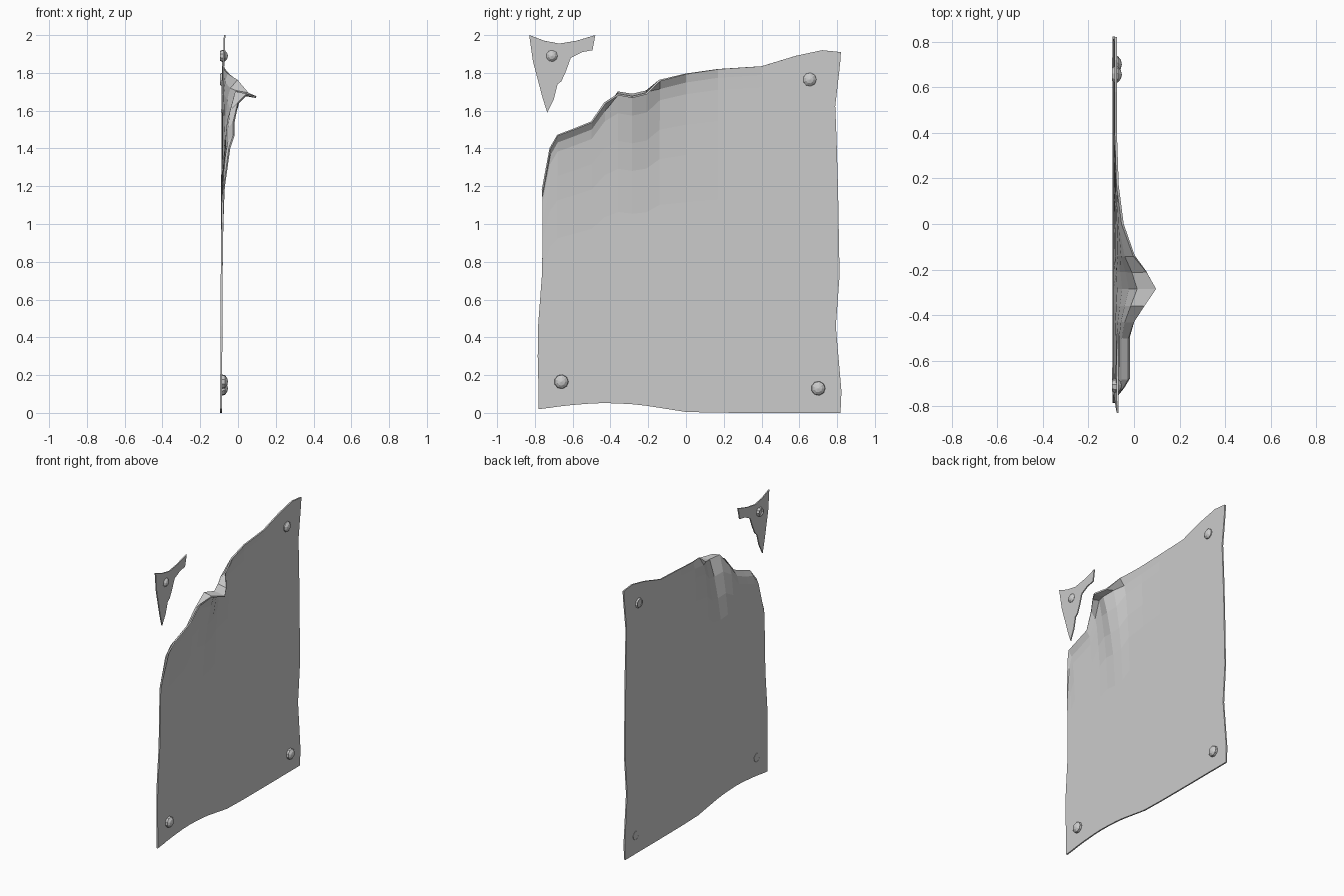
import bpy, bmesh
from math import cos, sin, tau

if "Cube" in bpy.data.objects:
    bpy.data.objects.remove(bpy.data.objects["Cube"])


def make_object(name, bm):
    bmesh.ops.remove_doubles(bm, verts=bm.verts, dist=1e-5)
    bmesh.ops.recalc_face_normals(bm, faces=bm.faces)
    me = bpy.data.meshes.new(name)
    bm.to_mesh(me)
    bm.free()
    ob = bpy.data.objects.new(name, me)
    bpy.context.collection.objects.link(ob)
    return ob


def thicken(ob, t):
    m = ob.modifiers.new("thickness", 'SOLIDIFY')
    m.thickness = t
    m.offset = 0


# Poster sheet columns: y, bottom z, top z, x reached by the torn top edge
columns = [
    (-.76, .02, 1.18, -.075), (-.72, .027, 1.40, -.045), (-.68, .033, 1.47, -.022),
    (-.60, .042, 1.50, -.022), (-.50, .05, 1.54, -.022), (-.43, .052, 1.64, .0),
    (-.36, .05, 1.685, .045), (-.285, .046, 1.672, .096), (-.21, .038, 1.69, .055),
    (-.14, .027, 1.76, .0), (0, .005, 1.795, -.05), (.17, .001, 1.82, -.072),
    (.40, 0, 1.835, -.08), (.58, 0, 1.89, -.08), (.72, 0, 1.92, -.08), (.82, 0, 1.91, -.08)]
# Rows: height fraction, share of the outward curl, left edge y, right edge y
rows = [
    (0, 0, -.78, .818), (.06, 0, -.78, .823), (.24, 0, -.785, .793), (.38, 0, -.783, .813),
    (.62, 0, -.762, .805), (.76, .08, -.76, .797), (.85, .2, -.76, .79),
    (.94, .36, -.76, .81), (.975, .55, -.76, .817), (1, 1, -.76, .82)]

bm = bmesh.new()
grid = []
for i, (y, z0, z1, x_top) in enumerate(columns):
    line = []
    base_top = -.09 + .005 * z1
    for t, w, y_left, y_right in rows:
        # the middle of the torn edge folds over a crest before its tip
        if t == .975 and x_top > .02:
            t = 1.008
        z = z0 + (z1 - z0) * t
        yy = y_left if i == 0 else y_right if i == len(columns) - 1 else y
        x = -.09 + .005 * z + max(0, x_top - base_top) * w
        line.append(bm.verts.new((x, yy, z)))
    grid.append(line)
for a, b in zip(grid, grid[1:]):
    for j in range(len(rows) - 1):
        bm.faces.new((a[j], b[j], b[j + 1], a[j + 1]))
thicken(make_object("torn_sheet", bm), .01)

# Torn-off scrap left on the wall
outline = [(-.83, 2), (-.75, 1.97), (-.67, 1.955), (-.58, 1.97), (-.48, 2), (-.495, 1.92),
           (-.55, 1.91), (-.61, 1.88), (-.635, 1.81), (-.66, 1.755), (-.68, 1.74),
           (-.70, 1.66), (-.735, 1.59), (-.76, 1.67), (-.81, 1.86)]
bm = bmesh.new()
bm.faces.new([bm.verts.new((-.085 + .035 * (z - 1.6), y, z)) for y, z in outline])
bmesh.ops.triangulate(bm, faces=bm.faces)
thicken(make_object("torn_scrap", bm), .008)


# Domed nail heads, open at the back
def nail(name, y, z, r, sides=9):
    profile = [(.8, -.096), (1, -.084), (.95, -.07), (.55, -.058)]
    bm = bmesh.new()
    rings = [[bm.verts.new((x, y + r * k * cos(tau * i / sides), z + r * k * sin(tau * i / sides)))
              for i in range(sides)] for k, x in profile]
    tip = bm.verts.new((-.053, y, z))
    for i in range(sides):
        n = (i + 1) % sides
        for a, b in zip(rings, rings[1:]):
            bm.faces.new((a[i], a[n], b[n], b[i]))
        bm.faces.new((rings[-1][i], rings[-1][n], tip))
    make_object(name, bm)


nail("nail_lower_left", -.66, .165, .038)
nail("nail_lower_right", .70, .13, .038)
nail("nail_upper_right", .655, 1.765, .037)
nail("nail_scrap", -.71, 1.89, .032)
